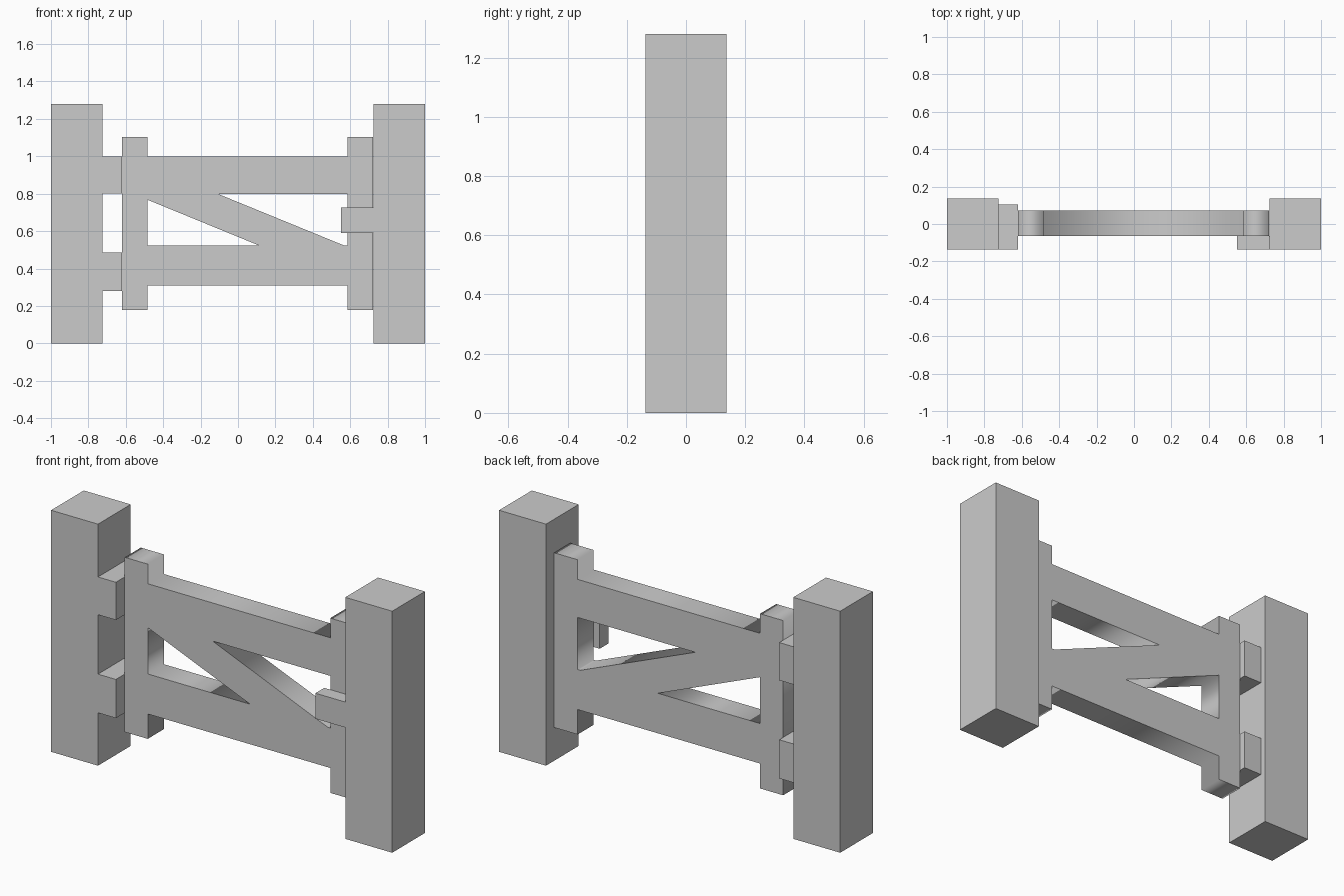
import bpy, bmesh
from math import radians
from mathutils import Vector

if "Cube" in bpy.data.objects:
    bpy.data.objects.remove(bpy.data.objects["Cube"])


def box(name, lo, hi):
    """Axis-aligned box between two corners."""
    lo, hi = Vector(lo), Vector(hi)
    bm = bmesh.new()
    bmesh.ops.create_cube(bm, size=1)
    for v in bm.verts:
        v.co = (lo + hi) / 2 + v.co * (hi - lo)
    mesh = bpy.data.meshes.new(name)
    bm.to_mesh(mesh)
    bm.free()
    ob = bpy.data.objects.new(name, mesh)
    bpy.context.collection.objects.link(ob)
    return ob


def panel(name, loops, y0, y1):
    """Flat panel in the xz plane: first loop is the outline, the rest are holes."""
    curve = bpy.data.curves.new(name, 'CURVE')
    curve.dimensions = '2D'
    curve.fill_mode = 'BOTH'
    curve.extrude = (y1 - y0) / 2
    for loop in loops:
        spline = curve.splines.new('POLY')
        spline.points.add(len(loop) - 1)
        for p, (x, z) in zip(spline.points, loop):
            p.co = (x, z, 0, 1)
        spline.use_cyclic_u = True
    ob = bpy.data.objects.new(name, curve)
    bpy.context.collection.objects.link(ob)
    ob.rotation_euler.x = radians(90)
    ob.location.y = (y0 + y1) / 2
    bpy.ops.object.select_all(action='DESELECT')
    ob.select_set(True)
    bpy.context.view_layer.objects.active = ob
    bpy.ops.object.convert(target='MESH')
    return bpy.context.object


D = 0.137          # half depth of the posts
POST = 0.725       # inner face of the posts
Y0, Y1 = -0.063, 0.072   # gate thickness

# Posts
box("left_post", (-1, -D, 0), (-POST, D, 1.28))
box("right_post", (POST, -D, 0), (1, D, 1.28))

# Hinge blocks on the left post
for name, z0, z1 in (("lower_hinge", 0.28, 0.485), ("upper_hinge", 0.8, 1.0)):
    box(name, (-POST, -D, z0), (-0.62, 0.105, z1))

# Latch block on the right post
box("latch", (0.55, -D, 0.59), (POST, Y0, 0.725))

# Gate: stiles, rails and diagonal brace as one cut-out panel
L0, L1, R0, R1 = -0.62, -0.485, 0.585, 0.723
BOT, TOP = 0.178, 1.104
outline = [(L0, BOT), (L1, BOT), (L1, 0.31), (R0, 0.31), (R0, BOT), (R1, BOT),
           (R1, TOP), (R0, TOP), (R0, 1.0), (L1, 1.0), (L1, TOP), (L0, TOP)]
lower_gap = [(L1, 0.768), (L1, 0.522), (0.115, 0.522)]
upper_gap = [(-0.105, 0.798), (R0, 0.798), (R0, 0.522), (0.57, 0.522)]
panel("gate", [outline, lower_gap, upper_gap], Y0, Y1)
